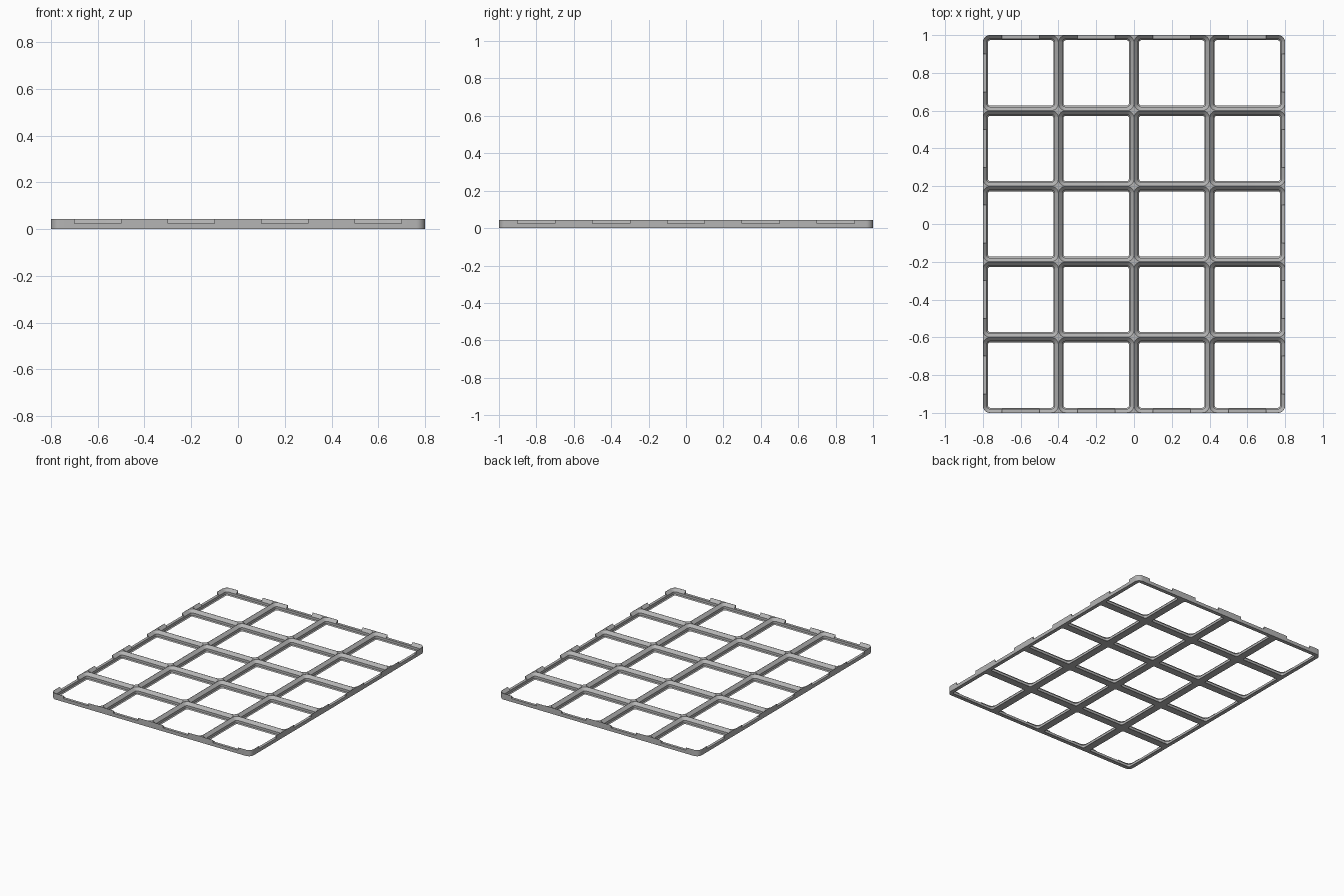
import bpy
import bmesh
from math import sin, cos, pi

if "Cube" in bpy.data.objects:
    bpy.data.objects.remove(bpy.data.objects["Cube"], do_unlink=True)

COLS, ROWS, CELL = 4, 5, 0.4
HEIGHT, RADIUS, ARC = 0.0443, 0.038, 8
NOTCH_Z, NOTCH_LEN = 0.0245, 0.2

grey = bpy.data.materials.new("plain grey")
grey.use_nodes = True
colour = (0.46, 0.46, 0.46, 1)
grey.diffuse_color = colour
grey.node_tree.nodes["Principled BSDF"].inputs["Base Color"].default_value = colour


def add_loft(bm, cx, cy, width, depth, rings):
    """Closed stack of rounded rectangles; rings are (inset, z)."""
    loops = []
    for inset, z in rings:
        r = RADIUS - inset
        hx, hy = width / 2 - inset - r, depth / 2 - inset - r
        loop = []
        for q, (sx, sy) in enumerate(((1, 1), (-1, 1), (-1, -1), (1, -1))):
            for i in range(ARC + 1):
                a = (q + i / ARC) * pi / 2
                loop.append(bm.verts.new((cx + sx * hx + r * cos(a),
                                          cy + sy * hy + r * sin(a), z)))
        loops.append(loop)
    bm.faces.new(loops[0][::-1])
    bm.faces.new(loops[-1])
    n = len(loops[0])
    for low, high in zip(loops, loops[1:]):
        for i in range(n):
            j = (i + 1) % n
            bm.faces.new((low[i], low[j], high[j], high[i]))


def add_box(bm, cx, cy, sx, sy, z0, z1):
    box = bmesh.ops.create_cube(bm, size=1)["verts"]
    bmesh.ops.scale(bm, vec=(sx, sy, z1 - z0), verts=box)
    bmesh.ops.translate(bm, vec=(cx, cy, (z0 + z1) / 2), verts=box)


def make_object(name, bm):
    bmesh.ops.recalc_face_normals(bm, faces=bm.faces)
    mesh = bpy.data.meshes.new(name)
    bm.to_mesh(mesh)
    bm.free()
    mesh.materials.append(grey)
    obj = bpy.data.objects.new(name, mesh)
    bpy.context.collection.objects.link(obj)
    return obj


def carve(target, cutter):
    cutter.hide_render = True
    mod = target.modifiers.new("carve", "BOOLEAN")
    mod.operation = "DIFFERENCE"
    mod.solver = "EXACT"
    mod.object = cutter
    bpy.context.view_layer.objects.active = target
    bpy.ops.object.modifier_apply(modifier=mod.name)
    bpy.data.objects.remove(cutter, do_unlink=True)


xs = [(i - (COLS - 1) / 2) * CELL for i in range(COLS)]
ys = [(j - (ROWS - 1) / 2) * CELL for j in range(ROWS)]

# Outer slab with rounded corners
bm = bmesh.new()
add_loft(bm, 0, 0, COLS * CELL, ROWS * CELL, [(0, 0), (0, HEIGHT)])
grid = make_object("grid_frame", bm)

# Stepped, sloping pocket through every cell
lip = 0.0006
profile = [(0.0281, -0.001), (0.0205, 0.0067), (0.0205, 0.0238),
           (lip, HEIGHT - lip), (lip, HEIGHT + 0.01)]
bm = bmesh.new()
for x in xs:
    for y in ys:
        add_loft(bm, x, y, CELL, CELL, profile)
carve(grid, make_object("pocket_cutter", bm))

# Notches along the top of the four outer walls
bm = bmesh.new()
for side in (-1, 1):
    for x in xs:
        add_box(bm, x, side * ROWS * CELL / 2, NOTCH_LEN, 0.08, NOTCH_Z, 0.08)
    for y in ys:
        add_box(bm, side * COLS * CELL / 2, y, 0.08, NOTCH_LEN, NOTCH_Z, 0.08)
carve(grid, make_object("notch_cutter", bm))

bpy.ops.object.select_all(action="DESELECT")
grid.select_set(True)
bpy.context.view_layer.objects.active = grid
bpy.ops.object.shade_smooth_by_angle(angle=pi / 6)
